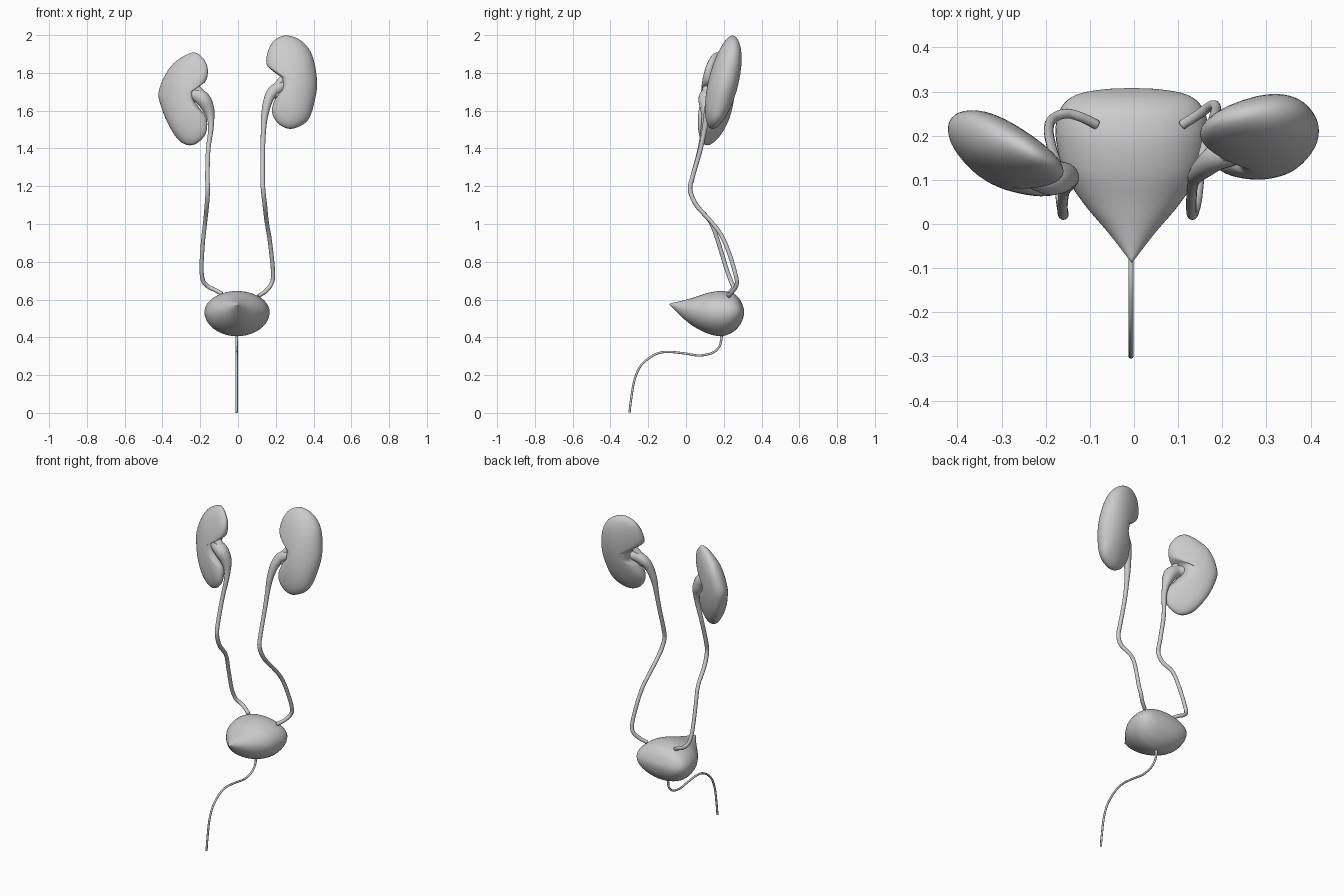
import bpy, bmesh, math
from mathutils import Vector

grey = bpy.data.materials.new("plain_grey")
grey.diffuse_color = (0.6, 0.6, 0.6, 1)


def spline(pts, steps, closed=False):
    """Catmull-Rom samples through points of any dimension."""
    n, out = len(pts), []
    pick = (lambda i: pts[i % n]) if closed else (lambda i: pts[max(0, min(n - 1, i))])
    for i in range(n if closed else n - 1):
        p = [pick(i + k) for k in (-1, 0, 1, 2)]
        for s in range(steps):
            t = s / steps
            out.append([0.5 * (2 * b + (c - a) * t + (2 * a - 5 * b + 4 * c - d) * t * t
                               + (3 * b - a - 3 * c + d) * t ** 3) for a, b, c, d in zip(*p)])
    if not closed:
        out.append(list(pts[-1]))
    return out


def skin(name, rings, start=None, end=None):
    """Smooth mesh from equal rings, closed at each end to a point."""
    bm = bmesh.new()
    vr = [[bm.verts.new(p) for p in r] for r in rings]
    n = len(vr[0])
    for a, b in zip(vr, vr[1:]):
        for i in range(n):
            bm.faces.new((a[i], a[(i + 1) % n], b[(i + 1) % n], b[i]))
    for ring, tip in ((vr[0], start), (vr[-1], end)):
        c = bm.verts.new(tip if tip else sum((v.co for v in ring), Vector()) / n)
        for i in range(n):
            bm.faces.new((ring[i], ring[(i + 1) % n], c))
    bmesh.ops.recalc_face_normals(bm, faces=bm.faces)
    me = bpy.data.meshes.new(name)
    bm.to_mesh(me)
    bm.free()
    me.materials.append(grey)
    for f in me.polygons:
        f.use_smooth = True
    ob = bpy.data.objects.new(name, me)
    bpy.context.collection.objects.link(ob)
    return ob


def tube(name, pts, sides=14):
    """Tube along (x, y, z, radius) points."""
    path = spline(pts, 8)
    rings, normal = [], Vector((0.3, 1, 0.2))
    for i, p in enumerate(path):
        a, b = path[max(0, i - 1)], path[min(len(path) - 1, i + 1)]
        tan = (Vector(b[:3]) - Vector(a[:3])).normalized()
        normal = (normal - tan * normal.dot(tan)).normalized()
        side = tan.cross(normal)
        rings.append([Vector(p[:3]) + p[3] * (normal * math.cos(k * math.tau / sides)
                      + side * math.sin(k * math.tau / sides)) for k in range(sides)])
    return skin(name, rings)


def kidney(name, outline, cx, cz, y0, slope_x, slope_z, thick):
    """Domed bean: front outline, softened towards the middle, sheared in depth."""
    loop = spline(outline, 6, closed=True)
    rings, m = [], 24
    for j in range(1, m):
        phi = math.pi * j / m
        s, h = math.sin(phi), thick * math.cos(phi)
        ring = []
        for x, z in loop:
            dx, dz = x - cx, z - cz
            ang = math.atan2(dz, dx)
            r = 1 / math.hypot(math.cos(ang) / 0.115, math.sin(ang) / 0.24)
            k = s * s
            px = s * (k * dx + (1 - k) * r * math.cos(ang))
            pz = s * (k * dz + (1 - k) * r * math.sin(ang))
            ring.append(Vector((cx + px, y0 + slope_x * px + slope_z * pz + h, cz + pz)))
        rings.append(ring)
    return skin(name, rings, Vector((cx, y0 + thick, cz)), Vector((cx, y0 - thick, cz)))


# Kidneys
kidney("kidney_low_side",
       [(-.24, 1.908), (-.185, 1.878), (-.16, 1.82), (-.172, 1.755), (-.225, 1.715),
        (-.238, 1.665), (-.205, 1.615), (-.165, 1.555), (-.175, 1.47), (-.24, 1.418),
        (-.31, 1.44), (-.37, 1.53), (-.41, 1.63), (-.42, 1.70), (-.385, 1.79), (-.33, 1.86)],
       -.31, 1.66, .165, -.42, .12, .075)
kidney("kidney_high_side",
       [(.255, 1.998), (.19, 1.97), (.157, 1.91), (.152, 1.845), (.19, 1.805), (.235, 1.77),
        (.24, 1.72), (.2, 1.67), (.18, 1.595), (.215, 1.53), (.285, 1.504),
        (.37, 1.55), (.408, 1.66), (.418, 1.765), (.392, 1.895), (.335, 1.97)],
       .305, 1.75, .198, .12, .22, .08)

# Ureters, widening into the renal pelvis
tube("ureter_low_side",
     [(-.27, .145, 1.69, .03), (-.225, .115, 1.685, .036), (-.185, .105, 1.66, .04),
      (-.157, .107, 1.61, .032), (-.145, .102, 1.56, .02), (-.144, .092, 1.5, .014),
      (-.158, .072, 1.39, .012), (-.162, .035, 1.25, .012), (-.16, .022, 1.18, .012),
      (-.165, .055, 1.10, .012), (-.174, .13, 1.01, .011), (-.186, .172, .90, .011),
      (-.193, .212, .77, .011), (-.185, .237, .70, .011), (-.155, .25, .667, .011),
      (-.12, .242, .65, .011), (-.085, .225, .63, .011)])
tube("ureter_high_side",
     [(.265, .185, 1.735, .03), (.225, .165, 1.725, .032), (.185, .15, 1.70, .03),
      (.16, .13, 1.655, .025), (.142, .112, 1.58, .019), (.135, .098, 1.5, .014),
      (.131, .075, 1.39, .012), (.13, .035, 1.25, .012), (.133, .022, 1.18, .012),
      (.142, .055, 1.10, .012), (.152, .135, 1.01, .011), (.165, .19, .935, .011),
      (.177, .23, .84, .011), (.186, .263, .73, .011), (.175, .268, .68, .011),
      (.145, .247, .643, .011), (.11, .225, .62, .011)])

# Short calyx branches inside each hilum
for name, pts in (
        ("calyx_low_side_top", [(-.25, .12, 1.745, .02), (-.215, .11, 1.71, .024), (-.18, .108, 1.665, .026)]),
        ("calyx_high_side_top", [(.25, .175, 1.785, .018), (.222, .163, 1.75, .02), (.185, .15, 1.70, .02)]),
        ("calyx_high_side_low", [(.25, .16, 1.68, .018), (.215, .155, 1.685, .02), (.175, .145, 1.685, .02)])):
    tube(name, pts)

# Bladder: (depth, half width, bottom, top) sections from pointed front to blunt back
sections = [(-.082, .005, .568, .58), (-.02, .053, .505, .594), (.045, .108, .455, .612),
            (.115, .153, .42, .635), (.18, .17, .406, .645), (.225, .172, .416, .64),
            (.258, .163, .435, .628), (.283, .143, .462, .603), (.298, .108, .49, .575),
            (.306, .055, .517, .553)]
rings = []
for y, w, lo, hi in spline(sections, 5):
    mid = lo + (hi - lo) * .53
    rings.append([Vector((-.005 + w * math.cos(a),  y,
                          mid + math.sin(a) * ((hi - mid) if math.sin(a) > 0 else (mid - lo))))
                  for a in (k * math.tau / 48 for k in range(48))])
skin("bladder", rings, Vector((-.005, -.088, .574)), Vector((-.005, .308, .535)))

# Urethra
tube("urethra", [(-.007, y, z, r) for y, z, r in (
    (.187, .43, .008), (.187, .395, .007), (.177, .352, .006), (.14, .318, .006), (.07, .304, .006),
    (-.01, .315, .006), (-.10, .323, .006), (-.166, .308, .006), (-.235, .255, .006),
    (-.272, .177, .006), (-.291, .07, .006), (-.299, .001, .006))], 12)
